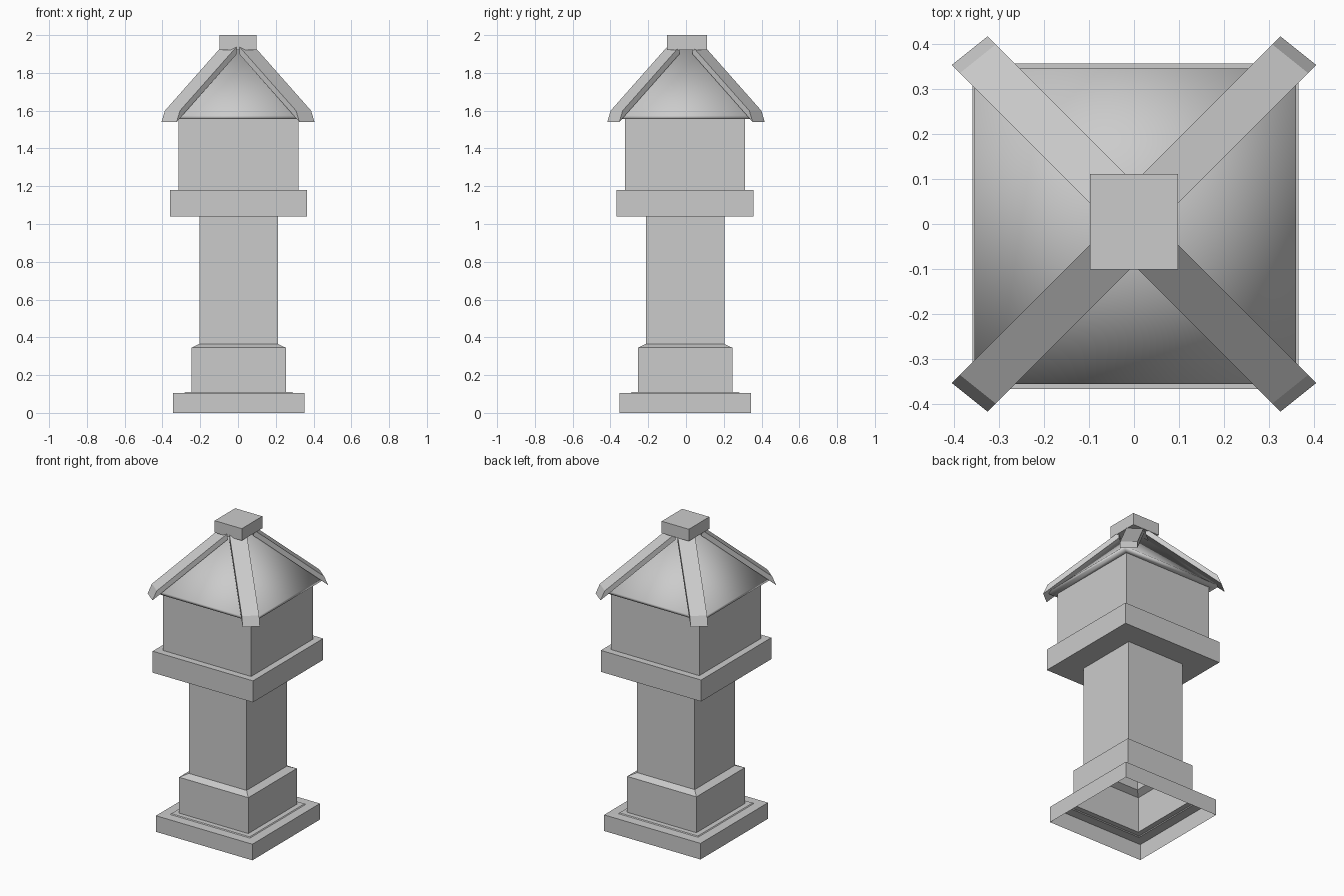
import bpy, bmesh

if "Cube" in bpy.data.objects:
    bpy.data.objects.remove(bpy.data.objects["Cube"])

stone = bpy.data.materials.new("grey stone")
stone.diffuse_color = (0.6, 0.6, 0.6, 1)
stone.use_nodes = True
stone.node_tree.nodes["Principled BSDF"].inputs["Base Color"].default_value = stone.diffuse_color


def finish(name, bm, smooth=False):
    bmesh.ops.recalc_face_normals(bm, faces=bm.faces)
    me = bpy.data.meshes.new(name)
    bm.to_mesh(me)
    bm.free()
    me.materials.append(stone)
    for p in me.polygons:
        p.use_smooth = smooth
    ob = bpy.data.objects.new(name, me)
    bpy.context.collection.objects.link(ob)
    return ob


def square_shell(name, profile, cx=0.003, cy=-0.005, apex=None, close=False, smooth=False):
    """Sweep (half x, half y, z) profile points round a square."""
    bm = bmesh.new()
    rings = []
    for hx, hy, z in profile:
        rings.append([bm.verts.new((cx + sx * hx, cy + sy * hy, z))
                      for sx, sy in ((-1, -1), (1, -1), (1, 1), (-1, 1))])
    for a, b in zip(rings, rings[1:]):
        for i in range(4):
            j = (i + 1) % 4
            bm.faces.new((a[i], a[j], b[j], b[i]))
    if apex is not None:
        tip = bm.verts.new((cx, cy, apex))
        for i in range(4):
            bm.faces.new((rings[-1][i], rings[-1][(i + 1) % 4], tip))
    if close:
        bm.faces.new(rings[0][::-1])
        bm.faces.new(rings[-1])
    return finish(name, bm, smooth)


def sq(*pts):
    return [(r, r, z) for r, z in pts]


# stepped base, hollow and open underneath
square_shell("base", sq((0.348, 0), (0.348, 0.105), (0.288, 0.106), (0.283, 0.111),
                        (0.25, 0.111), (0.25, 0.345), (0.208, 0.365)))
# square column
square_shell("column", sq((0.208, 0.365), (0.208, 1.04)))
# ledge and lantern house
square_shell("ledge", sq((0.208, 1.04), (0.362, 1.04), (0.362, 1.18), (0.318, 1.18)))
square_shell("house", sq((0.318, 1.18), (0.318, 1.558)))
# pyramid roof with a thin rim
square_shell("roof", [(0.318, 0.318, 1.557), (0.357, 0.35, 1.557), (0.357, 0.35, 1.575)],
             apex=1.965, smooth=True)
# cap block
square_shell("cap", [(0.098, 0.106, 1.922), (0.098, 0.106, 2.0)], cx=0, cy=0.005, close=True)

# four hip ribs: (inward shift, z) along the side outline
outline = [(0.0, 1.54), (0.018, 1.60), (0.318, 1.939), (0.318, 1.899)]
edges = [(0.405, 0.353), (0.325, 0.417)]
for side_x, nx in ((-1, "left"), (1, "right")):
    for side_y, ny in ((-1, "front"), (1, "back")):
        bm = bmesh.new()
        a, b = [[bm.verts.new((side_x * (x - s), side_y * (y - s), z)) for s, z in outline]
                for x, y in edges]
        bm.faces.new(a)
        bm.faces.new(b[::-1])
        for i in range(4):
            j = (i + 1) % 4
            bm.faces.new((a[i], b[i], b[j], a[j]))
        finish(f"{ny}_{nx}_roof_rib", bm)
